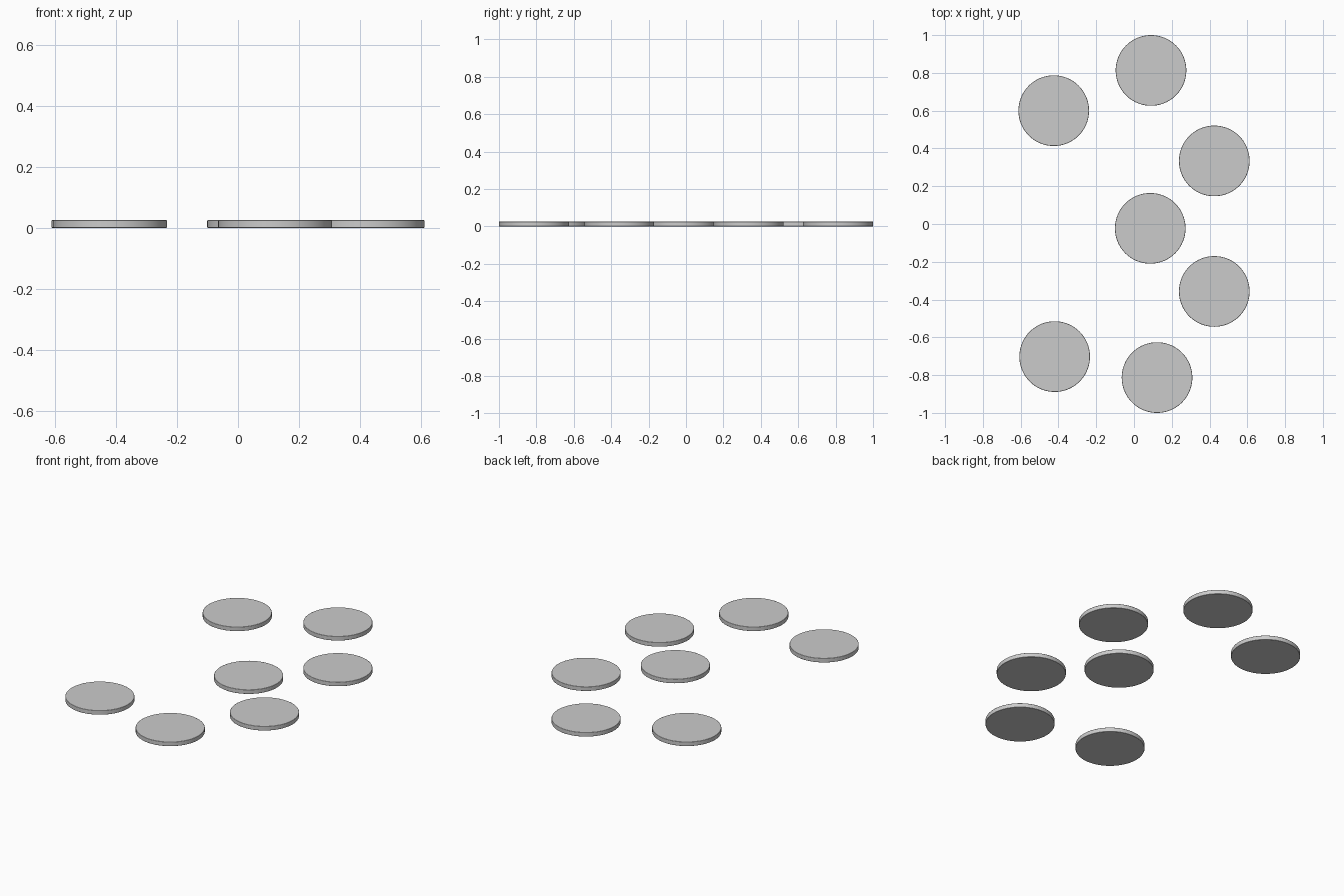
import bpy

if "Cube" in bpy.data.objects:
    bpy.data.objects.remove(bpy.data.objects["Cube"])

RADIUS = 0.187
HEIGHT = 0.026

# Centres of the seven round stepping discs
CENTRES = [
    (0.09, 0.813), (-0.425, 0.60), (0.425, 0.334), (0.086, -0.023),
    (0.425, -0.357), (-0.42, -0.702), (0.122, -0.813),
]


def add_disc(name, x, y):
    # Thin cylinder with a finely softened rim
    bpy.ops.mesh.primitive_cylinder_add(
        vertices=96, radius=RADIUS, depth=HEIGHT, location=(x, y, HEIGHT / 2))
    disc = bpy.context.object
    disc.name = name
    bpy.ops.object.shade_smooth()
    bevel = disc.modifiers.new("soft_rim", 'BEVEL')
    bevel.width = 0.003
    bevel.segments = 2
    bevel.limit_method = 'ANGLE'
    bevel.harden_normals = True
    return disc


for i, (x, y) in enumerate(CENTRES, 1):
    add_disc(f"round_disc_{i}", x, y)
